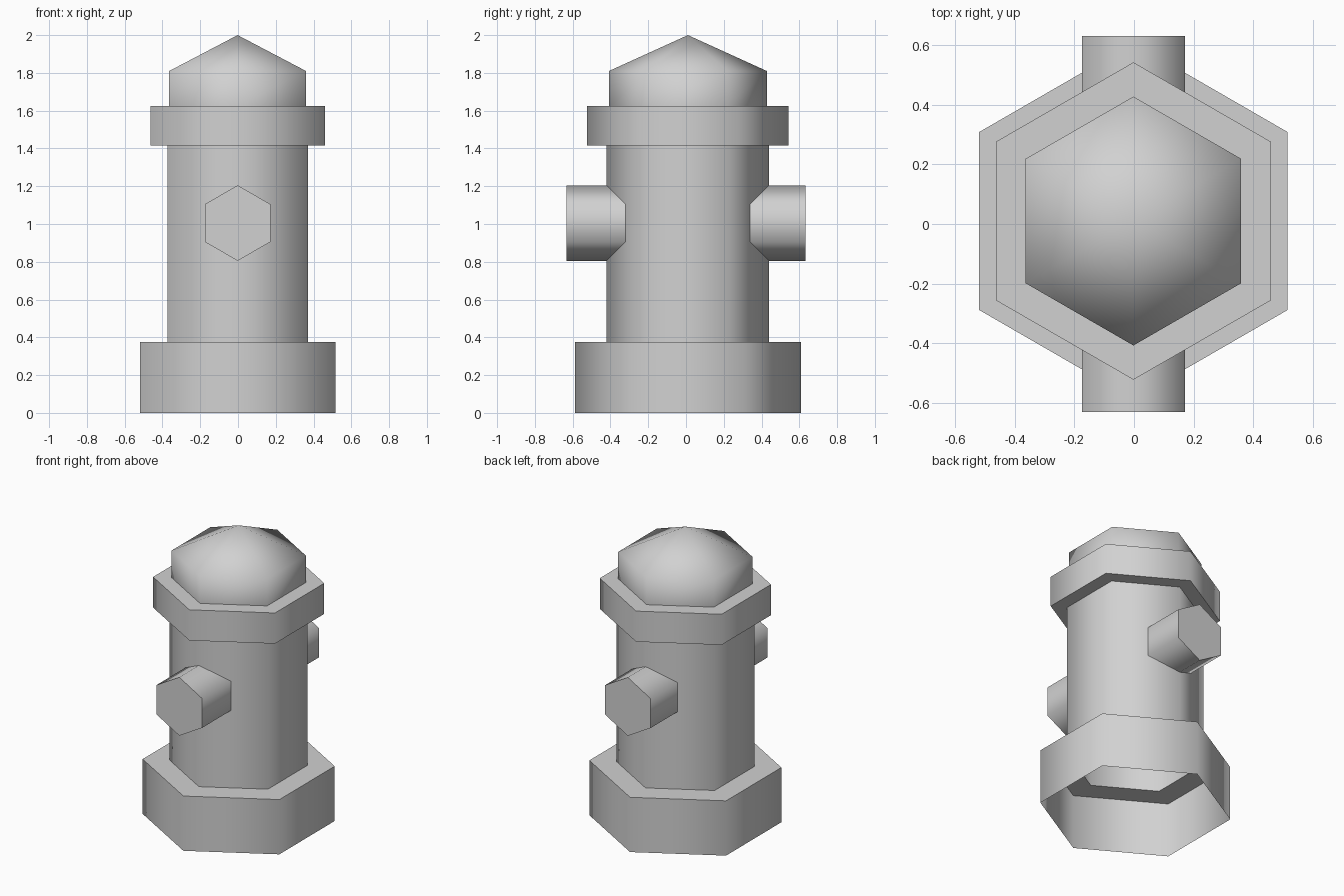
import bpy, bmesh, math
from mathutils import Matrix

cube = bpy.data.objects.get("Cube")
if cube:
    bpy.data.objects.remove(cube)

grey = bpy.data.materials.new("light_grey")
grey.use_nodes = True
grey.diffuse_color = (0.64, 0.64, 0.64, 1)
grey.node_tree.nodes["Principled BSDF"].inputs["Base Color"].default_value = grey.diffuse_color

SIDES = 6
CENTRE = (-0.002, 0.01, 0)


def turned(name, profile, matrix):
    """Spin (radius, height) points into a hexagonal shell, soft round the sides."""
    bm = bmesh.new()
    rings = []
    for r, z in profile:
        if r == 0:
            rings.append([bm.verts.new((0, 0, z))] * SIDES)
            continue
        angles = [math.pi / 2 + math.tau * i / SIDES for i in range(SIDES)]
        rings.append([bm.verts.new((r * math.cos(a), r * math.sin(a), z)) for a in angles])
    for low, high in zip(rings, rings[1:]):
        for i in range(SIDES):
            j = (i + 1) % SIDES
            corners = dict.fromkeys((low[i], low[j], high[j], high[i]))
            bm.faces.new(list(corners))
    # Level ledges and end caps stay flat with crisp rims
    bm.normal_update()
    for face in bm.faces:
        face.smooth = abs(face.normal.z) < 0.95
    for edge in bm.edges:
        if any(not f.smooth for f in edge.link_faces):
            edge.smooth = False
    mesh = bpy.data.meshes.new(name)
    bm.transform(matrix)
    bm.to_mesh(mesh)
    bm.free()
    mesh.materials.append(grey)
    obj = bpy.data.objects.new(name, mesh)
    bpy.context.collection.objects.link(obj)
    return obj


upright = Matrix.Translation(CENTRE)

# Hollow foot with its top ledge, open underneath
turned("base", [(0.598, 0), (0.598, 0.375), (0.43, 0.375)], upright)
# Main barrel
turned("barrel", [(0.43, 0.375), (0.43, 1.415)], upright)
# Flange with ledges below and above
turned("collar", [(0.43, 1.415), (0.533, 1.415), (0.533, 1.625), (0.418, 1.625)], upright)
# Pointed cap
turned("cap", [(0.418, 1.625), (0.418, 1.81), (0, 2)], upright)
# Hexagonal outlet pipe running front to back
along_y = Matrix.Translation((-0.002, 0, 1.005)) @ Matrix.Rotation(math.pi / 2, 4, "X")
turned("outlet_pipe", [(0, -0.632), (0.2, -0.632), (0.2, 0.632), (0, 0.632)], along_y)
